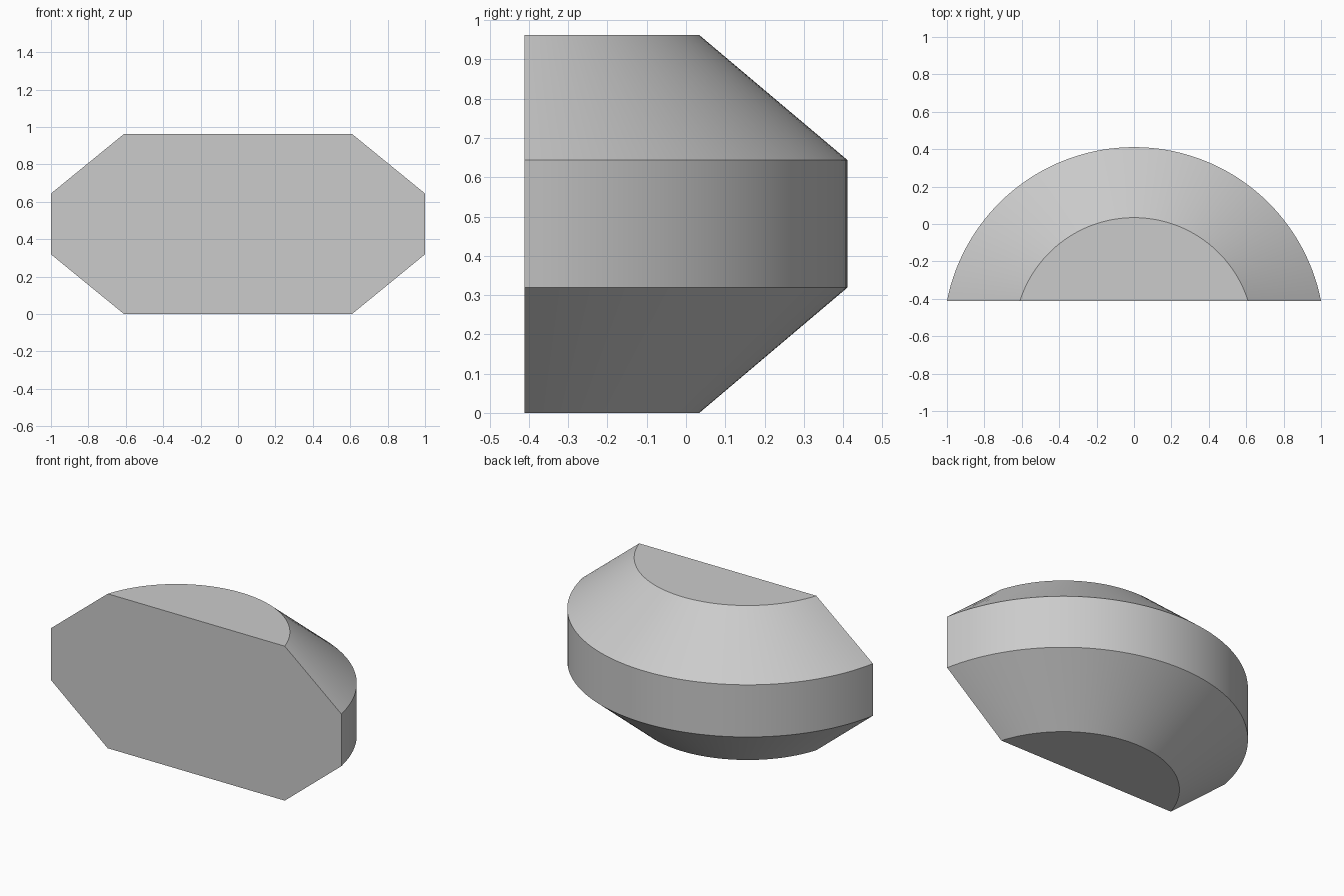
import bpy
import bmesh
from math import asin, sin, cos, radians

cube = bpy.data.objects.get("Cube")
if cube:
    bpy.data.objects.remove(cube, do_unlink=True)

# Single plain grey material
GREY = (0.6, 0.6, 0.6, 1.0)
grey = bpy.data.materials.new("plain grey")
grey.use_nodes = True
grey.diffuse_color = GREY
grey.node_tree.nodes["Principled BSDF"].inputs["Base Color"].default_value = GREY

FRONT, SEGMENTS = -0.411, 64


def arc_ring(bm, half_width, back, z):
    """Circular arc from one front corner over the back to the other."""
    rise = back - FRONT
    radius = (half_width ** 2 + rise ** 2) / (2 * rise)
    limit = asin(half_width / radius)
    ring = []
    for i in range(SEGMENTS + 1):
        a = limit * (1 - 2 * i / SEGMENTS)
        ring.append(bm.verts.new((radius * sin(a), back - radius + radius * cos(a), z)))
    return ring


# Levels: half width, rearmost y, height
levels = [(0.61, 0.034, 0), (1, 0.411, 0.319), (1, 0.411, 0.644), (0.61, 0.034, 0.962)]
bm = bmesh.new()
rings = [arc_ring(bm, *level) for level in levels]

# Curved back: lower bevel, upright band, upper bevel
for low, high in zip(rings, rings[1:]):
    for i in range(SEGMENTS):
        bm.faces.new((low[i], low[i + 1], high[i + 1], high[i]))

# Flat bottom, top and octagonal front
bm.faces.new(rings[0])
bm.faces.new(rings[-1])
bm.faces.new([r[0] for r in rings] + [r[-1] for r in reversed(rings)])
bmesh.ops.recalc_face_normals(bm, faces=bm.faces)

mesh = bpy.data.meshes.new("bevelled_half_drum")
bm.to_mesh(mesh)
bm.free()
mesh.materials.append(grey)
drum = bpy.data.objects.new("bevelled_half_drum", mesh)
bpy.context.collection.objects.link(drum)

# Smooth curve with crisp rims
bpy.ops.object.select_all(action="DESELECT")
drum.select_set(True)
bpy.context.view_layer.objects.active = drum
bpy.ops.object.shade_smooth_by_angle(angle=radians(25))
